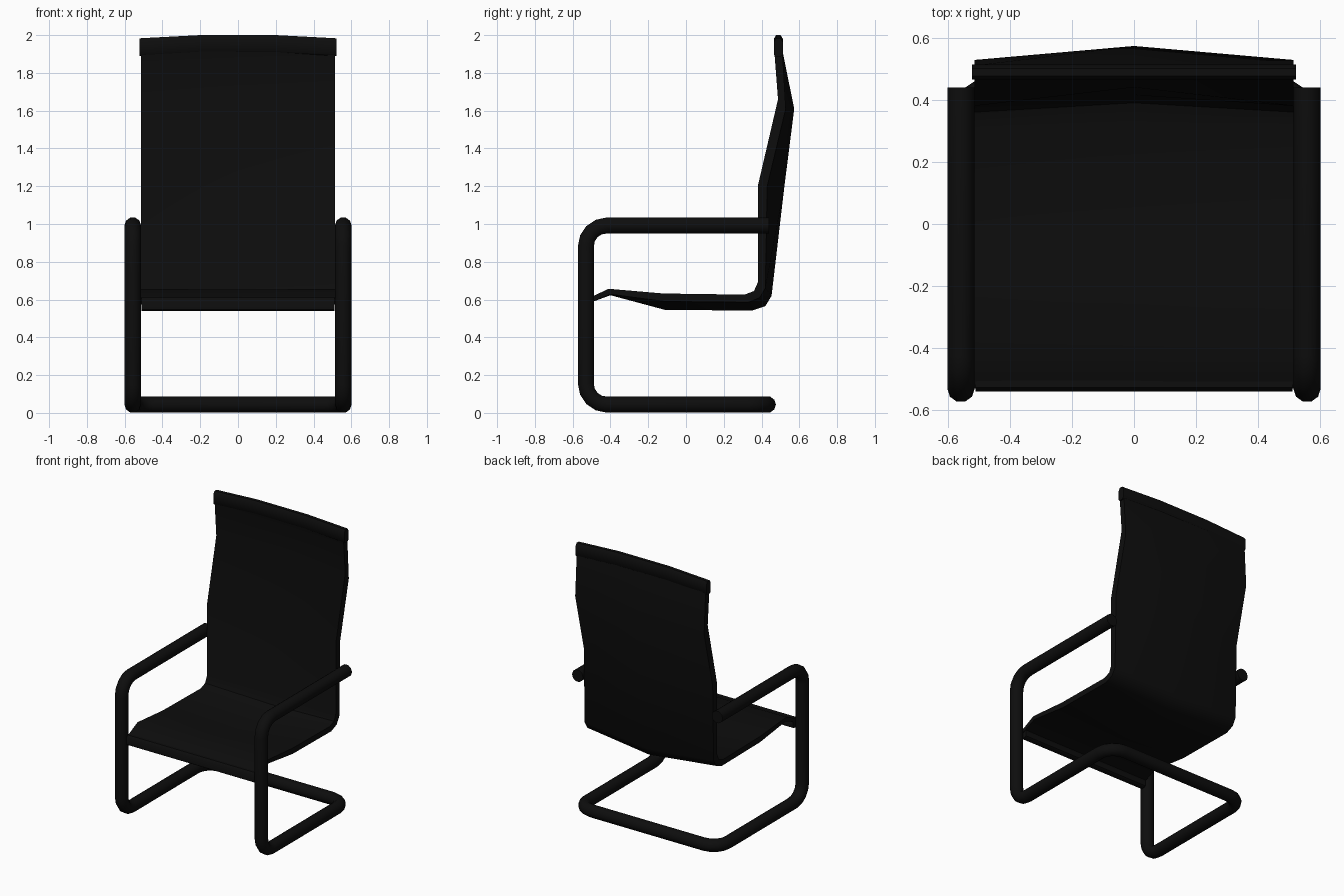
import bpy, bmesh, math
from mathutils import Vector

if "Cube" in bpy.data.objects:
    bpy.data.objects.remove(bpy.data.objects["Cube"])

black = bpy.data.materials.new("black")
black.diffuse_color = (0.004, 0.004, 0.004, 1)
black.use_nodes = True
black.node_tree.nodes["Principled BSDF"].inputs["Base Color"].default_value = black.diffuse_color


def finish(ob, angle):
    ob.data.materials.clear()
    ob.data.materials.append(black)
    bpy.ops.object.select_all(action='DESELECT')
    ob.select_set(True)
    bpy.context.view_layer.objects.active = ob
    bpy.ops.object.shade_smooth_by_angle(angle=math.radians(angle))


def rounded(corners, r, steps=4):
    """Replace inner corners of a right-angled path with arcs."""
    pts = [Vector(corners[0])]
    for a, b, c in zip(corners, corners[1:], corners[2:]):
        a, b, c = Vector(a), Vector(b), Vector(c)
        u, v = (a - b).normalized(), (c - b).normalized()
        for i in range(steps + 1):
            t = math.pi / 2 * i / steps
            pts.append(b + (u + v) * r - v * r * math.cos(t) - u * r * math.sin(t))
    pts.append(Vector(corners[-1]))
    return pts


def loft(name, rings, angle):
    """Closed solid through equal-length rings, with capped ends."""
    bm = bmesh.new()
    vs = [[bm.verts.new(p) for p in ring] for ring in rings]
    n = len(vs[0])
    for a, b in zip(vs, vs[1:]):
        for i in range(n):
            j = (i + 1) % n
            bm.faces.new((a[i], a[j], b[j], b[i]))
    bm.faces.new(vs[0])
    bm.faces.new(vs[-1])
    bmesh.ops.recalc_face_normals(bm, faces=bm.faces)
    me = bpy.data.meshes.new(name)
    bm.to_mesh(me)
    bm.free()
    ob = bpy.data.objects.new(name, me)
    bpy.context.collection.objects.link(ob)
    finish(ob, angle)


# Cantilever tube frame: arm, front leg, floor runner, rear bar and back again
X, F, B, LO, HI = 0.557, -0.53, 0.432, 0.044, 0.992
half = [(X, 0.44, HI), (X, F, HI), (X, F, LO), (X, B, LO)]
corners = half + [(-x, y, z) for x, y, z in reversed(half)]
curve = bpy.data.curves.new("tube_frame", 'CURVE')
curve.dimensions = '3D'
curve.bevel_depth = 0.044
curve.bevel_resolution = 3
curve.use_fill_caps = True
path = rounded(corners, 0.11)
spline = curve.splines.new('POLY')
spline.points.add(len(path) - 1)
for p, co in zip(spline.points, path):
    p.co = (*co, 1)
frame = bpy.data.objects.new("tube_frame", curve)
bpy.context.collection.objects.link(frame)
bpy.context.view_layer.objects.active = frame
frame.select_set(True)
bpy.ops.object.convert(target='MESH')
finish(bpy.context.object, 50)

# Sling seat and back: edge profile (y, z) and how far the middle sags (dy, dz)
profile = [
    (-0.53, 0.60, 0, 0), (-0.41, 0.657, 0, -0.005), (-0.12, 0.632, 0, -0.04),
    (0.31, 0.626, 0.01, -0.04), (0.36, 0.645, 0.03, -0.03),
    (0.38, 0.69, 0.035, -0.01), (0.38, 1.20, 0.06, 0),
    (0.487, 1.66, 0.04, 0), (0.467, 1.92, 0, 0),
    (0.51, 1.92, 0, 0), (0.528, 1.61, 0.045, 0), (0.43, 1.20, 0.091, 0),
    (0.42, 0.66, 0.033, -0.04), (0.39, 0.61, 0.03, -0.045),
    (0.33, 0.585, 0.02, -0.043), (-0.11, 0.59, 0, -0.045),
    (-0.40, 0.628, 0, -0.005), (-0.53, 0.575, 0, 0)]
loft("sling_seat", [[(x, y + dy * k, z + dz * k) for y, z, dy, dz in profile]
                    for x, k in ((-0.514, 0), (0, 1), (0.514, 0))], 40)

# Top and front rails: the same rounded section, the top one slightly arched
section = [(-0.024, 0.01), (-0.014, 0), (0.014, 0), (0.024, 0.01),
           (0.024, 0.075), (0.012, 0.095), (-0.012, 0.095), (-0.024, 0.075)]


def rail(name, y0, stations, height=1.0):
    loft(name, [[(x, y0 + y, base + z * height) for y, z in section]
                for x, base in stations], 50)


rail("top_rail", 0.489, [(-0.522, 1.888), (-0.2, 1.905), (0.2, 1.905), (0.522, 1.888)])
rail("front_rail", -0.515, [(-0.51, 0.54), (0.51, 0.54)], 0.75)
